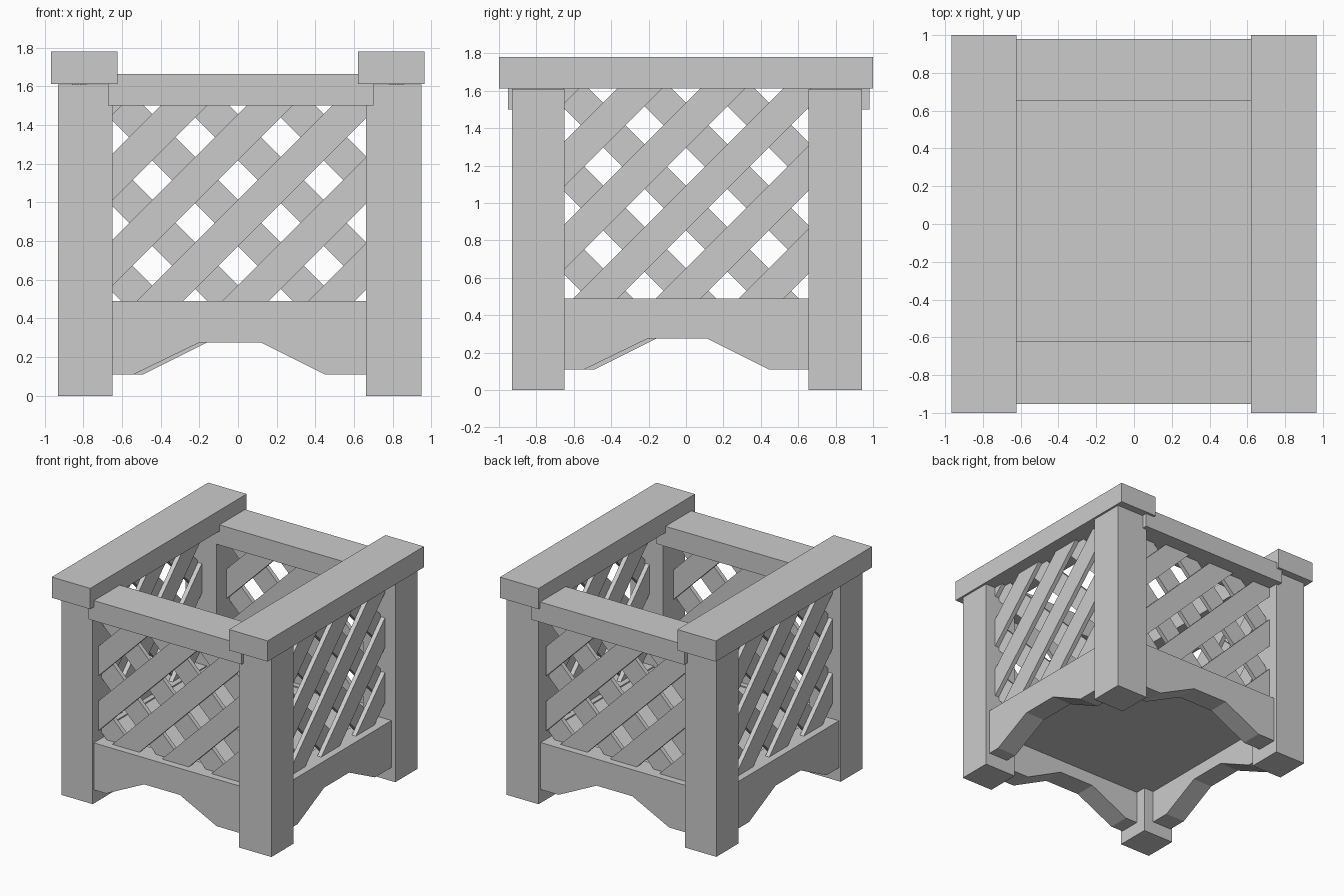
import bpy, bmesh, math
from mathutils import Matrix, Vector

if "Cube" in bpy.data.objects:
    bpy.data.objects.remove(bpy.data.objects["Cube"])


def make_object(name, bm, turn=0):
    bm.transform(Matrix.Rotation(math.radians(90 * turn), 4, 'Z'))
    bmesh.ops.recalc_face_normals(bm, faces=bm.faces)
    mesh = bpy.data.meshes.new(name)
    bm.to_mesh(mesh)
    bm.free()
    ob = bpy.data.objects.new(name, mesh)
    bpy.context.collection.objects.link(ob)
    return ob


def box(name, x, y, z):
    bm = bmesh.new()
    bmesh.ops.create_cube(bm, size=1)
    for v in bm.verts:
        v.co = [a + (c + 0.5) * (b - a) for c, (a, b) in zip(v.co, (x, y, z))]
    return make_object(name, bm)


def apron(name, turn, shift):
    # board with an angular arch cut in its lower edge
    profile = [(-0.66, 0.49), (-0.66, 0.11), (shift - 0.5, 0.11), (shift - 0.16, 0.275),
               (shift + 0.16, 0.275), (shift + 0.49, 0.11), (0.67, 0.11), (0.67, 0.49)]
    bm = bmesh.new()
    rings = [[bm.verts.new((u, y, z)) for u, z in profile] for y in (-0.915, -0.74)]
    for ring in rings:
        bm.faces.new(ring)
    n = len(profile)
    for i in range(n):
        j = (i + 1) % n
        bm.faces.new((rings[0][i], rings[0][j], rings[1][j], rings[1][i]))
    return make_object(name, bm, turn)


def lattice_layer(name, turn, slope, y, top, hole_z):
    # parallel diagonal slats, trimmed to the opening and thickened
    bm = bmesh.new()
    half, pitch = 0.12, 0.443
    for k in range(-4, 5):
        c = hole_z + (k + 0.5) * pitch
        pts = [(-2, c - half), (2, c - half), (2, c + half), (-2, c + half)]
        bm.faces.new([bm.verts.new((u, y, b + slope * u)) for u, b in pts])
    for co, no in (((-0.655, 0, 0), (-1, 0, 0)), ((0.665, 0, 0), (1, 0, 0)),
                   ((0, 0, 0.485), (0, 0, -1)), ((0, 0, top), (0, 0, 1))):
        geom = bm.verts[:] + bm.edges[:] + bm.faces[:]
        bmesh.ops.bisect_plane(bm, geom=geom, plane_co=Vector(co),
                               plane_no=Vector(no), clear_outer=True)
    ob = make_object(name, bm, turn)
    mod = ob.modifiers.new("thickness", 'SOLIDIFY')
    mod.thickness = 0.035
    mod.offset = 0


# corner posts
for sx, x in (("left", (-0.93, -0.65)), ("right", (0.662, 0.95))):
    for sy, y in (("front", (-0.93, -0.65)), ("back", (0.655, 0.94))):
        box(f"{sy}_{sx}_post", x, y, (0, 1.61))

# side cap beams and the lower cross rails
box("left_cap_beam", (-0.967, -0.623), (-1, 1), (1.612, 1.78))
box("right_cap_beam", (0.62, 0.965), (-1, 1), (1.612, 1.78))
box("front_top_rail", (-0.672, 0.70), (-0.953, -0.623), (1.50, 1.663))
box("back_top_rail", (-0.672, 0.70), (0.652, 0.98), (1.50, 1.663))

# floor panel
box("floor", (-0.75, 0.75), (-0.75, 0.75), (0.38, 0.48))

# arched aprons and two-layer lattice on each side
for turn, (side, shift) in enumerate((("front", -0.04), ("right", -0.045),
                                      ("back", 0.0), ("left", 0.0))):
    apron(f"{side}_apron", turn, shift)
    top, hole_z = ((1.505, 1.115), (1.615, 1.195))[turn % 2]
    lattice_layer(f"{side}_outer_slats", turn, 1, -0.84, top, hole_z)
    lattice_layer(f"{side}_inner_slats", turn, -1, -0.80, top, hole_z)
